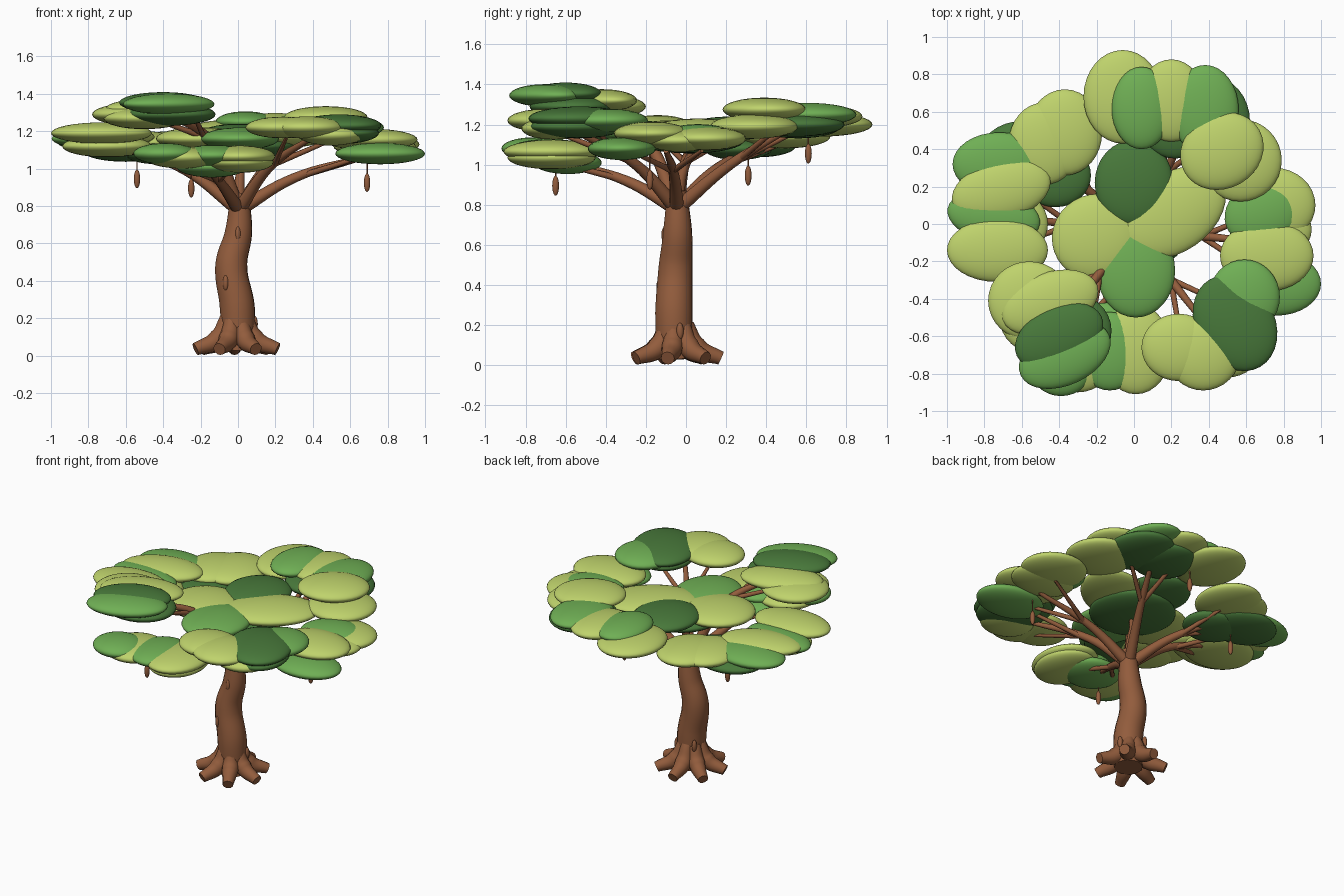
import bpy
import math
from mathutils import Vector

default_cube = bpy.data.objects.get("Cube")
if default_cube:
    bpy.data.objects.remove(default_cube, do_unlink=True)


def make_material(name, red, green, blue):
    material = bpy.data.materials.new(name)
    material.use_nodes = True
    colour = (red, green, blue, 1)
    material.diffuse_color = colour
    material.node_tree.nodes["Principled BSDF"].inputs["Base Color"].default_value = colour
    return material


pale = make_material("pale leaf green", .52, .65, .15)
middle = make_material("middle leaf green", .16, .43, .09)
dark = make_material("dark leaf green", .065, .19, .043)
bark = make_material("bark brown", .29, .108, .046)


def select_only(obj):
    bpy.ops.object.select_all(action="DESELECT")
    obj.select_set(True)
    bpy.context.view_layer.objects.active = obj


def ellipsoid(name, material, centre, radii, turn=0, segments=32, rings=16):
    """Smooth squashed ball, turned about the vertical axis."""
    bpy.ops.mesh.primitive_uv_sphere_add(
        segments=segments, ring_count=rings, radius=1, location=centre)
    obj = bpy.context.object
    obj.name = name
    obj.scale = radii
    obj.rotation_euler.z = math.radians(turn)
    obj.data.materials.append(material)
    bpy.ops.object.shade_smooth()
    return obj


def leaf_pad(cluster, material, x, y, z, width, depth, turn=0):
    thickness = .045 + .07 * min(width, depth)
    ellipsoid(cluster + "_leaf_pad", material, (x, y, z), (width, depth, thickness), turn)


def tube(name, points, radii, sides=4):
    """Tapering limb through a few points, turned into a mesh."""
    curve = bpy.data.curves.new(name, "CURVE")
    curve.dimensions = "3D"
    curve.bevel_depth = 1
    curve.bevel_resolution = sides
    curve.resolution_u = 8
    curve.use_fill_caps = True
    spline = curve.splines.new("BEZIER")
    spline.bezier_points.add(len(points) - 1)
    for knot, point, radius in zip(spline.bezier_points, points, radii):
        knot.co = point
        knot.radius = radius
        knot.handle_left_type = knot.handle_right_type = "AUTO"
    curve.materials.append(bark)
    obj = bpy.data.objects.new(name, curve)
    bpy.context.collection.objects.link(obj)
    select_only(obj)
    bpy.ops.object.convert(target="MESH")
    bpy.ops.object.shade_smooth_by_angle(angle=math.radians(50))
    return bpy.context.object


# Trunk with a gentle sway
tube("trunk",
     [(0, -.055, .03), (-.004, -.06, .26), (-.036, -.052, .48), (.003, -.042, .66), (.008, -.045, .87)],
     [.09, .094, .086, .073, .05], sides=6)

# Spreading roots
base = Vector((-.01, -.05, 0))
up = Vector((0, 0, 1))
ROOTS = 7
for i in range(ROOTS):
    angle = math.tau * i / ROOTS - math.radians(62)
    out = Vector((math.cos(angle), math.sin(angle), 0))
    tube("root",
         [base + out * .05 + up * .2, base + out * .1 + up * .09, base + out * .225 + up * .035],
         [.04, .054, .034])

# Bark knots
for spot in [(0, -.105, .65), (-.065, -.13, .39), (.09, -.03, .17), (-.075, .015, .21)]:
    ellipsoid("bark_knot", bark, spot, (.016, .018, .042), segments=16, rings=8)


def branch(name, bend, tip, thick=.037):
    """Main limb from the fork, splitting into two side twigs."""
    start, bend, tip = Vector((.005, -.045, .78)), Vector(bend), Vector(tip)
    tube(name + "_branch", [start, bend, tip], [thick, thick * .7, thick * .35])
    along = tip - bend
    sideways = Vector((-along.y, along.x, 0)) * .45
    for side in (-1, 1):
        fork = bend.lerp(tip, .15)
        end = tip + sideways * side
        tube(name + "_twig", [fork, fork.lerp(end, .5), end],
             [thick * .45, thick * .38, thick * .25], sides=2)


branch("back", (.14, .22, 1.0), (.3, .55, 1.2))
branch("back_right", (-.2, .14, .97), (-.45, .36, 1.1))
branch("right", (-.28, -.01, .99), (-.66, .04, 1.13))
branch("front_right", (-.15, -.22, 1.15), (-.36, -.5, 1.28))
branch("front", (-.09, -.3, .92), (-.18, -.64, 1.02))
branch("front_left", (.16, -.25, 1.0), (.4, -.56, 1.17))
branch("left", (.3, -.06, .95), (.7, -.1, 1.07))
branch("middle", (.01, -.02, .95), (.03, .06, 1.12))

# Canopy pads: cluster, colour, centre, half width, half depth, turn
leaf_pad("middle", dark, 0, .22, 1.18, .21, .23)
leaf_pad("middle", dark, .03, .02, 1.12, .28, .27)
leaf_pad("middle", pale, -.2, -.07, 1.16, .24, .23, 20)
leaf_pad("middle", pale, .21, .06, 1.17, .31, .21, 35)
leaf_pad("middle", middle, .01, -.25, 1.16, .21, .25)

leaf_pad("back", pale, -.06, .68, 1.2, .21, .25)
leaf_pad("back", middle, .04, .62, 1.25, .16, .22)
leaf_pad("back", pale, .2, .66, 1.24, .18, .22)
leaf_pad("back", middle, .38, .61, 1.25, .18, .24)
leaf_pad("back", dark, .41, .55, 1.2, .21, .24)
leaf_pad("back", dark, .22, .56, 1.19, .2, .21)
leaf_pad("back", pale, .47, .39, 1.275, .23, .2, 30)
leaf_pad("back", pale, .57, .34, 1.19, .22, .22)

leaf_pad("back_right", pale, -.37, .49, 1.14, .2, .23)
leaf_pad("back_right", pale, -.48, .43, 1.14, .19, .22)
leaf_pad("back_right", middle, -.72, .32, 1.145, .25, .17)
leaf_pad("back_right", dark, -.6, .36, 1.095, .23, .19)
leaf_pad("back_right", dark, -.42, .26, 1.08, .19, .17)

leaf_pad("right", pale, -.71, .18, 1.17, .27, .16, 15)
leaf_pad("right", middle, -.75, .04, 1.16, .25, .14, -10)
leaf_pad("right", pale, -.73, -.14, 1.19, .27, .17)
leaf_pad("right", pale, -.7, 0, 1.12, .24, .2)

leaf_pad("front_right", dark, -.4, -.6, 1.353, .25, .16, 25)
leaf_pad("front_right", middle, -.37, -.7, 1.345, .26, .16, 25)
leaf_pad("front_right", dark, -.36, -.57, 1.29, .24, .21)
leaf_pad("front_right", pale, -.45, -.42, 1.32, .27, .16, 20)
leaf_pad("front_right", pale, -.56, -.41, 1.29, .22, .21)
leaf_pad("front_right", pale, -.5, -.5, 1.27, .22, .2)

leaf_pad("front", middle, -.39, -.76, 1.08, .17, .16)
leaf_pad("front", pale, -.3, -.7, 1.06, .2, .2)
leaf_pad("front", middle, -.13, -.68, 1.07, .18, .21)
leaf_pad("front", pale, .01, -.67, 1.065, .19, .24)
leaf_pad("front", pale, .01, -.67, 1.035, .18, .22)
leaf_pad("front", middle, -.14, -.59, 1.01, .19, .17)

leaf_pad("front_left", pale, .24, -.66, 1.22, .2, .18)
leaf_pad("front_left", pale, .37, -.69, 1.22, .2, .2)
leaf_pad("front_left", dark, .54, -.53, 1.23, .21, .27, 30)
leaf_pad("front_left", dark, .54, -.54, 1.19, .2, .25, 30)
leaf_pad("front_left", middle, .59, -.39, 1.22, .19, .2)
leaf_pad("front_left", pale, .5, -.66, 1.18, .18, .16)

leaf_pad("left", pale, .75, .1, 1.13, .22, .2)
leaf_pad("left", middle, .69, .06, 1.145, .21, .17, 20)
leaf_pad("left", pale, .73, -.03, 1.12, .22, .17)
leaf_pad("left", pale, .71, -.17, 1.155, .25, .19)
leaf_pad("left", middle, .76, -.32, 1.08, .24, .17)

# Hanging pods on thin stems
for x, y, z in [(-.54, .31, .945), (-.25, -.65, .895), (.69, -.18, .925), (.05, .61, 1.055)]:
    ellipsoid("seed_pod", bark, (x, y, z), (.017, .017, .05), segments=16, rings=10)
    tube("pod_stem", [(x, y, z + .04), (x, y, z + .17)], [.004, .004], sides=1)
